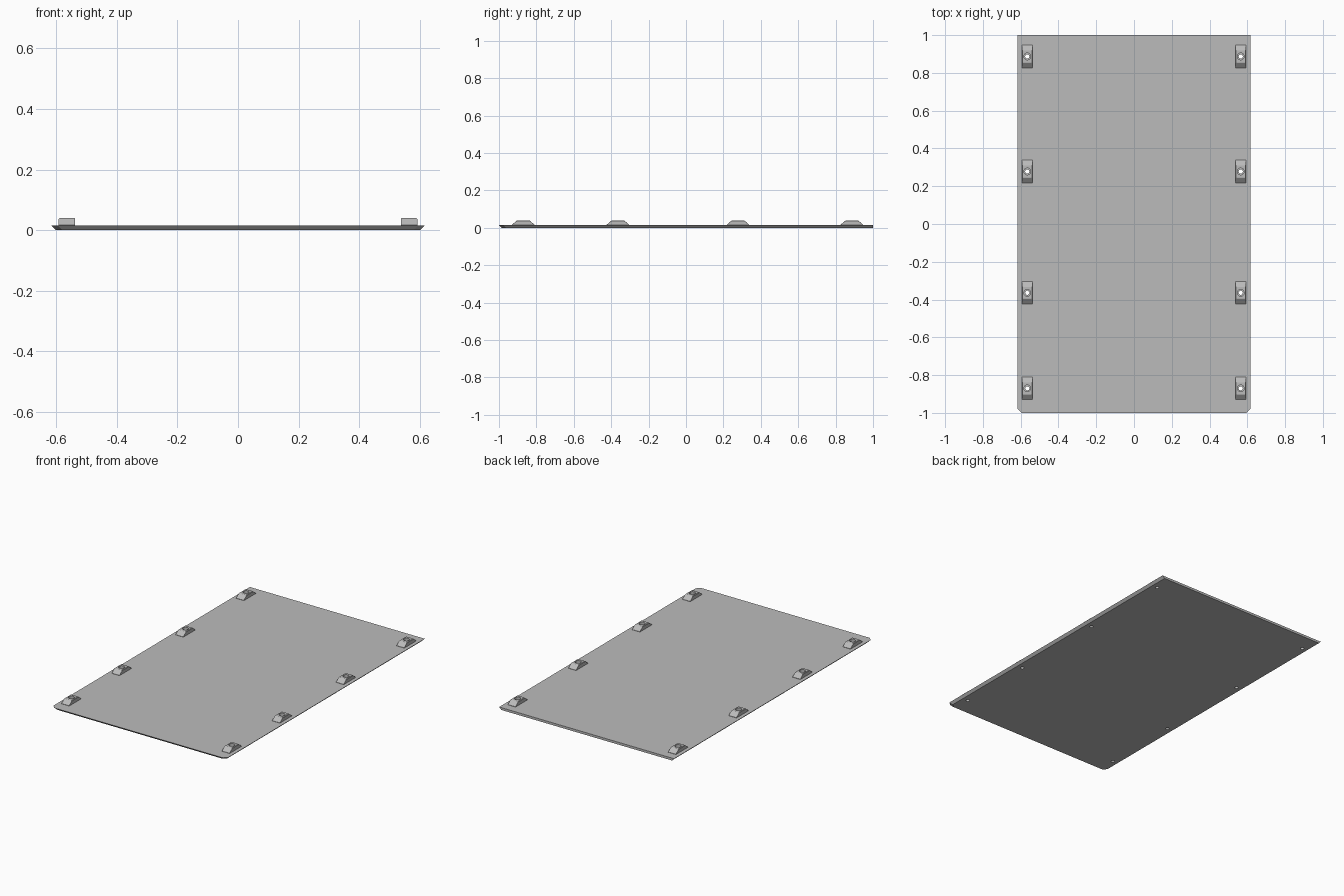
import bpy, bmesh, math

cube = bpy.data.objects.get("Cube")
if cube:
    bpy.data.objects.remove(cube, do_unlink=True)

HALF_W, THICK, TOP = 0.616, 0.015, 0.04
MOUNT_X = 0.565
MOUNT_YS = (0.887, 0.278, -0.364, -0.87)

grey = bpy.data.materials.new("mid grey")
grey.use_nodes = True
grey.diffuse_color = (0.5, 0.5, 0.5, 1)
grey.node_tree.nodes["Principled BSDF"].inputs["Base Color"].default_value = (0.5, 0.5, 0.5, 1)


def loft(name, rings):
    """Skin a list of equal-length point rings and cap both ends."""
    bm = bmesh.new()
    loops = [[bm.verts.new(p) for p in ring] for ring in rings]
    n = len(loops[0])
    for a, b in zip(loops, loops[1:]):
        for i in range(n):
            j = (i + 1) % n
            bm.faces.new((a[i], a[j], b[j], b[i]))
    bm.faces.new(loops[0][::-1])
    bm.faces.new(loops[-1])
    bmesh.ops.recalc_face_normals(bm, faces=bm.faces)
    mesh = bpy.data.meshes.new(name)
    bm.to_mesh(mesh)
    bm.free()
    mesh.materials.append(grey)
    obj = bpy.data.objects.new(name, mesh)
    bpy.context.collection.objects.link(obj)
    return obj


def outline(inset, z):
    """Plate outline: clipped front corners, square back edge."""
    w, front, clip = HALF_W - inset, -1 + inset, 0.022
    right = [(w - clip, front), (w, front + clip), (w, 1)]
    pts = right + [(-x, y) for x, y in reversed(right)]
    return [(x, y, z) for x, y in pts]


def circle(x, y, z, r, n=24):
    return [(x + r * math.cos(math.tau * i / n), y + r * math.sin(math.tau * i / n), z)
            for i in range(n)]


def cut(obj, cutter):
    mod = obj.modifiers.new("screw hole", 'BOOLEAN')
    mod.operation, mod.solver, mod.object = 'DIFFERENCE', 'EXACT', cutter
    deps = bpy.context.evaluated_depsgraph_get()
    mesh = bpy.data.meshes.new_from_object(obj.evaluated_get(deps))
    obj.modifiers.clear()
    obj.data = mesh


# Panel with undercut front and side edges
panel = loft("panel", [outline(0.015, 0), outline(0.002, THICK - 0.002), outline(0, THICK)])

# Ramped screw mounts, each with a counterbored hole through the panel
for side, x in (("right", -MOUNT_X), ("left", MOUNT_X)):
    for k, y in enumerate(MOUNT_YS, 1):
        profile = [(-0.06, THICK - 0.001), (-0.06, THICK + 0.002), (-0.034, TOP - 0.001), (-0.031, TOP),
                   (0.031, TOP), (0.034, TOP - 0.001), (0.06, THICK + 0.002), (0.06, THICK - 0.001)]
        # The end rings are pulled down a little to soften the top side edges
        rings = [[(x + dx, y + py, min(pz, TOP - drop)) for py, pz in profile]
                 for dx, drop in ((-0.027, 0.003), (-0.024, 0), (0.024, 0), (0.027, 0.003))]
        mount = loft(f"{side}_mount_{k}", rings)
        drill = loft("drill", [circle(x, y, -0.05, 0.011), circle(x, y, 0.022, 0.011),
                               circle(x, y, 0.022, 0.018), circle(x, y, 0.08, 0.018)])
        cut(mount, drill)
        cut(panel, drill)
        bpy.data.objects.remove(drill, do_unlink=True)
